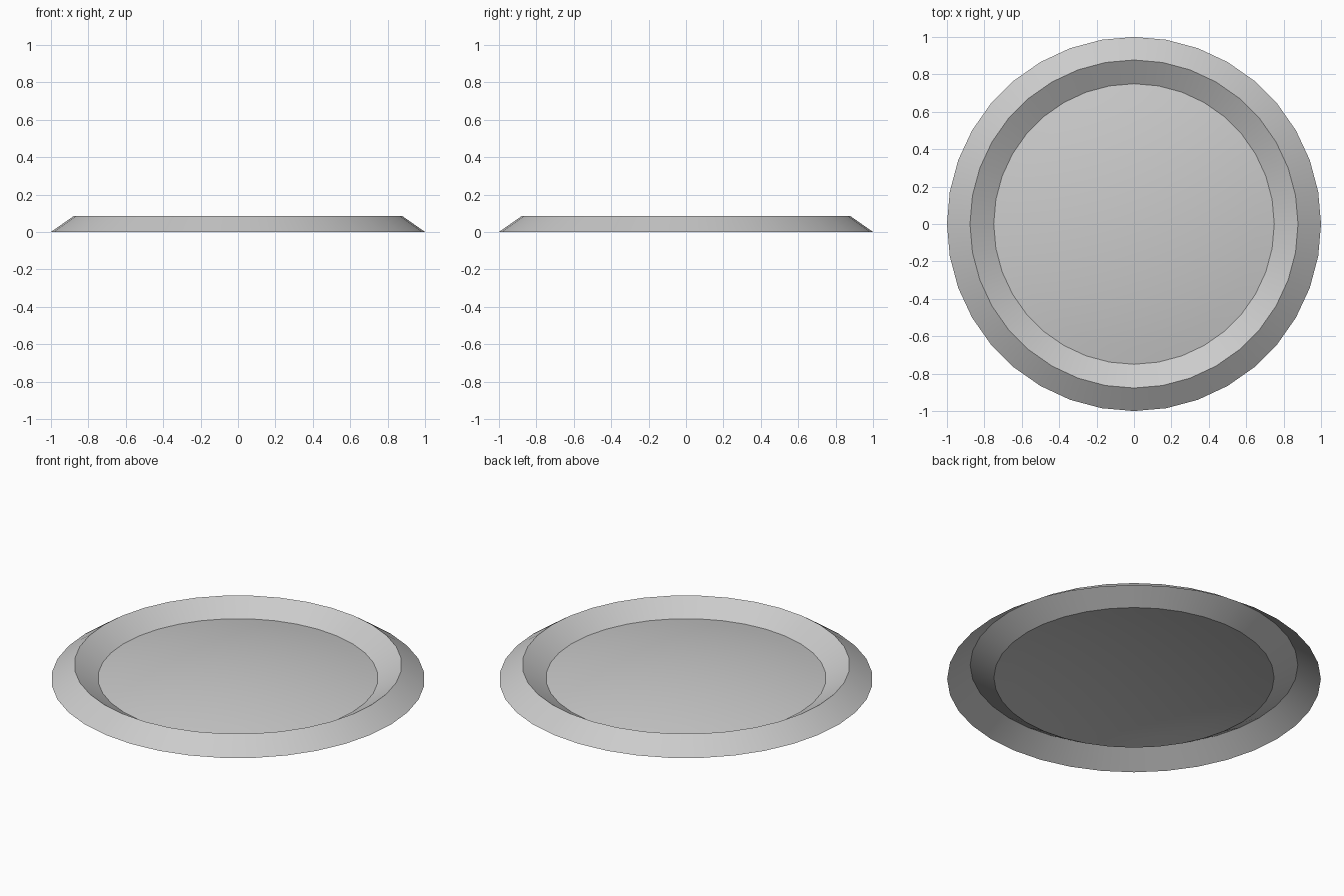
import bpy
import bmesh
from math import sin, cos, pi, radians

SIDES = 36
FLOOR_R, FLOOR_Z, DOME_H = 0.75, 0.008, 0.075

cube = bpy.data.objects.get("Cube")
if cube:
    bpy.data.objects.remove(cube)

# Plain grey finish
grey = bpy.data.materials.new("light_grey")
grey.use_nodes = True
colour = (0.6, 0.6, 0.6, 1)
grey.diffuse_color = colour
grey.node_tree.nodes["Principled BSDF"].inputs["Base Color"].default_value = colour


def revolve(name, profile):
    """Turn a (radius, height) profile into an open shell; radius 0 closes it with a fan."""
    bm = bmesh.new()
    rings = []
    for r, z in profile:
        if r == 0:
            rings.append([bm.verts.new((0, 0, z))] * SIDES)
        else:
            rings.append([bm.verts.new((r * cos(2 * pi * i / SIDES), r * sin(2 * pi * i / SIDES), z))
                          for i in range(SIDES)])
    for a, b in zip(rings, rings[1:]):
        for i in range(SIDES):
            j = (i + 1) % SIDES
            corners = [a[i], a[j], b[j], b[i]]
            bm.faces.new(list(dict.fromkeys(corners)))
    mesh = bpy.data.meshes.new(name)
    bm.to_mesh(mesh)
    bm.free()
    mesh.materials.append(grey)
    obj = bpy.data.objects.new(name, mesh)
    bpy.context.collection.objects.link(obj)
    bpy.ops.object.select_all(action='DESELECT')
    obj.select_set(True)
    bpy.context.view_layer.objects.active = obj
    bpy.ops.object.shade_smooth_by_angle(angle=radians(30))
    return obj


# Raised rim: outer slope, ridge and inner slope
revolve("rim", [(1, 0), (0.877, 0.086), (FLOOR_R, FLOOR_Z)])

# Gently domed floor inside the rim
steps = 8
revolve("domed_floor", [(FLOOR_R * (1 - k / steps), FLOOR_Z + DOME_H * (1 - (1 - k / steps) ** 2))
                        for k in range(steps + 1)])
